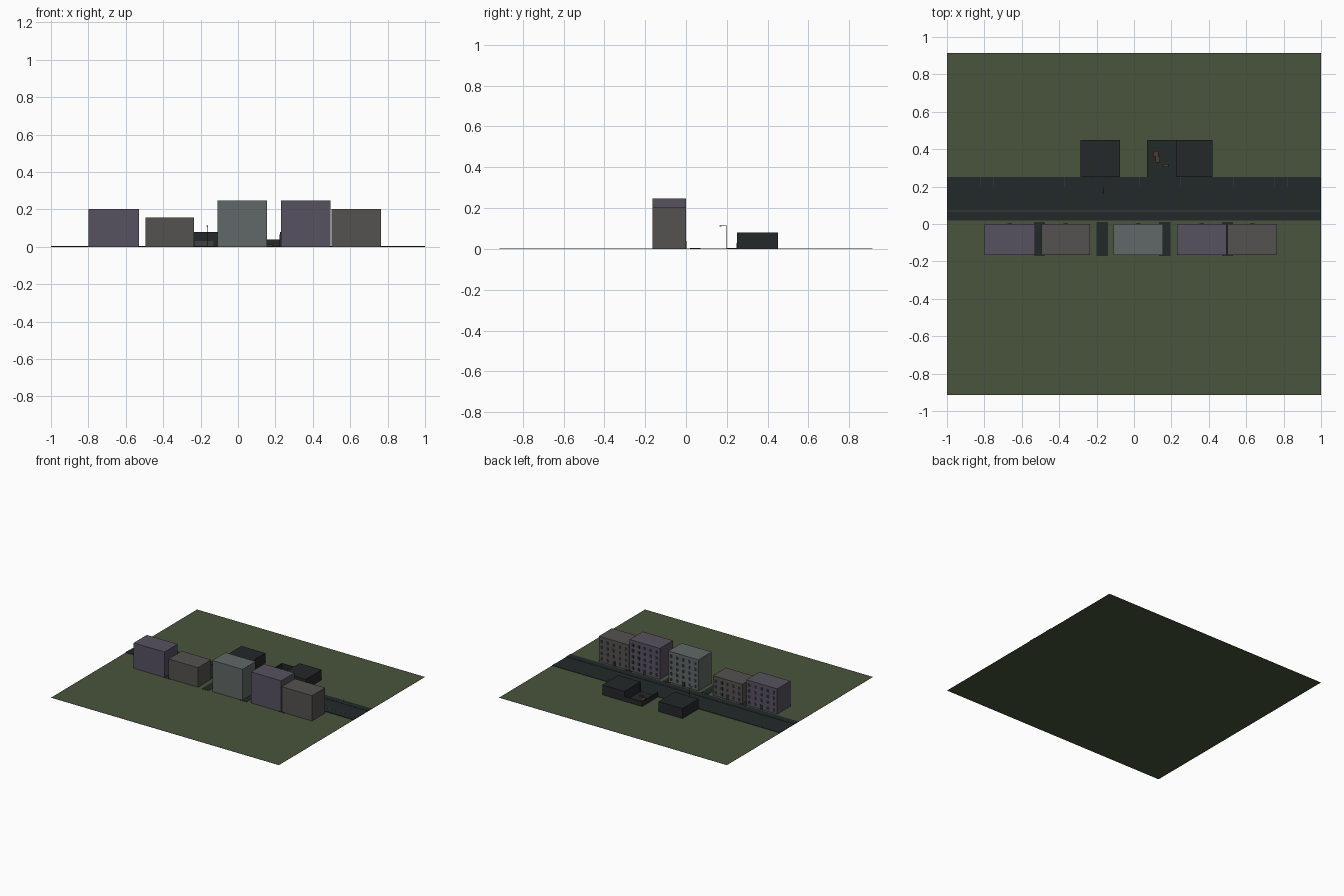
import bpy, bmesh, math

if "Cube" in bpy.data.objects:
    bpy.data.objects.remove(bpy.data.objects["Cube"])

def mat(name, c):
    m = bpy.data.materials.new(name)
    m.diffuse_color = (*c, 1)
    m.use_nodes = True
    m.node_tree.nodes["Principled BSDF"].inputs["Base Color"].default_value = m.diffuse_color
    return m

GRASS = mat("grass", (0.065, 0.09, 0.045))
ASPHALT = mat("asphalt", (0.016, 0.022, 0.023))
PAVING = mat("paving", (0.05, 0.05, 0.055))
PURPLE = mat("purple_plaster", (0.095, 0.085, 0.115))
BROWN = mat("brown_plaster", (0.09, 0.085, 0.08))
TEAL = mat("teal_plaster", (0.115, 0.14, 0.135))
DARK = mat("dark_slate", (0.017, 0.021, 0.022))
GLASS = mat("window_glass", (0.02, 0.025, 0.03))
RUST = mat("rust", (0.08, 0.04, 0.03))

def boxes(name, m, items):
    """One object from boxes given as (x0, x1, y0, y1, z0, z1)."""
    bm = bmesh.new()
    for x0, x1, y0, y1, z0, z1 in items:
        vs = bmesh.ops.create_cube(bm, size=1)["verts"]
        for v in vs:
            v.co = ((x0 + x1) / 2 + v.co.x * (x1 - x0),
                    (y0 + y1) / 2 + v.co.y * (y1 - y0),
                    (z0 + z1) / 2 + v.co.z * (z1 - z0))
    me = bpy.data.meshes.new(name)
    bm.to_mesh(me)
    bm.free()
    me.materials.append(m)
    ob = bpy.data.objects.new(name, me)
    bpy.context.collection.objects.link(ob)
    return ob

def rod(name, m, p, r, h, rot=(0, 0, 0), r2=None):
    bpy.ops.mesh.primitive_cone_add(vertices=8, radius1=r, radius2=r if r2 is None else r2,
                                    depth=h, location=p, rotation=rot)
    ob = bpy.context.object
    ob.name = name
    ob.data.materials.append(m)
    return ob

# Ground, road, pavements
boxes("ground", GRASS, [(-1, 1, -0.915, 0.915, 0, 0.001)])
boxes("road", ASPHALT, [(-1, 1, 0.07, 0.20, 0.001, 0.0025)])
boxes("near_pavement", ASPHALT, [(-1, 1, 0.02, 0.07, 0.001, 0.005)])
boxes("far_pavement", ASPHALT, [(-1, 1, 0.20, 0.25, 0.001, 0.004)])
boxes("near_kerb", PAVING, [(-1, 1, 0.068, 0.071, 0.001, 0.0055)])
boxes("pavement_seams", PAVING, [(x - 0.001, x + 0.001, 0.20, 0.25, 0.003, 0.0045)
      for x in (-0.82, -0.75, -0.37, -0.04, 0.03, 0.25, 0.53, 0.75, 0.82)])

# Alleys between the houses, with a wider slab at each end
for i, x in enumerate((-0.505, -0.17, 0.165, 0.5)):
    boxes(f"alley_{i+1}", ASPHALT, [(x - 0.03, x + 0.03, -0.17, 0.01, 0.001, 0.003)])

# Apartment houses, windows facing the road
houses = [(-0.80, -0.53, 4, PURPLE), (-0.495, -0.235, 3, BROWN), (-0.11, 0.155, 5, TEAL),
          (0.23, 0.495, 5, PURPLE), (0.50, 0.765, 4, BROWN)]
for i, (x0, x1, floors, m) in enumerate(houses):
    h = 0.02 + floors * 0.0455
    boxes(f"house_{i+1}", m, [(x0, x1, -0.165, 0, 0.001, h)])
    w = (x1 - x0) / 5
    wins = []
    for f in range(floors):
        for c in range(5):
            cx, z = x0 + (c + 0.5) * w, 0.016 + f * 0.0455
            if f == 0 and c == 2:   # entrance door
                wins.append((cx - 0.012, cx + 0.012, -0.002, 0.002, 0.001, 0.038))
            else:
                wins.append((cx - 0.01, cx + 0.01, -0.002, 0.001, z, z + 0.024))
    boxes(f"house_windows_{i+1}", GLASS, wins)

# Low sheds across the road
boxes("shed_left", DARK, [(-0.285, -0.075, 0.25, 0.45, 0.001, 0.08)])
boxes("shed_right", DARK, [(0.225, 0.42, 0.25, 0.45, 0.001, 0.08)])
boxes("shed_left_door", PAVING, [(-0.23, -0.13, 0.247, 0.25, 0.004, 0.03)])

# Yard with a low wall and scrap
boxes("yard_floor", ASPHALT, [(0.07, 0.225, 0.25, 0.45, 0.001, 0.003)])
boxes("yard_wall", DARK, [(0.07, 0.225, 0.447, 0.45, 0.001, 0.04),
                          (0.07, 0.073, 0.25, 0.45, 0.001, 0.04)])
boxes("yard_gate_post", DARK, [(0.222, 0.226, 0.25, 0.254, 0.001, 0.065)])
boxes("scrap_pile", RUST, [(0.105, 0.13, 0.36, 0.39, 0.003, 0.016),
                           (0.115, 0.138, 0.33, 0.36, 0.003, 0.012),
                           (0.155, 0.185, 0.305, 0.32, 0.003, 0.012)])

# Street lamp
rod("lamp_post", DARK, (-0.165, 0.197, 0.058), 0.002, 0.112)
rod("lamp_arm", DARK, (-0.165, 0.182, 0.113), 0.0015, 0.032, (math.pi / 2, 0, 0))
boxes("lamp_head", DARK, [(-0.169, -0.161, 0.163, 0.175, 0.109, 0.114)])
